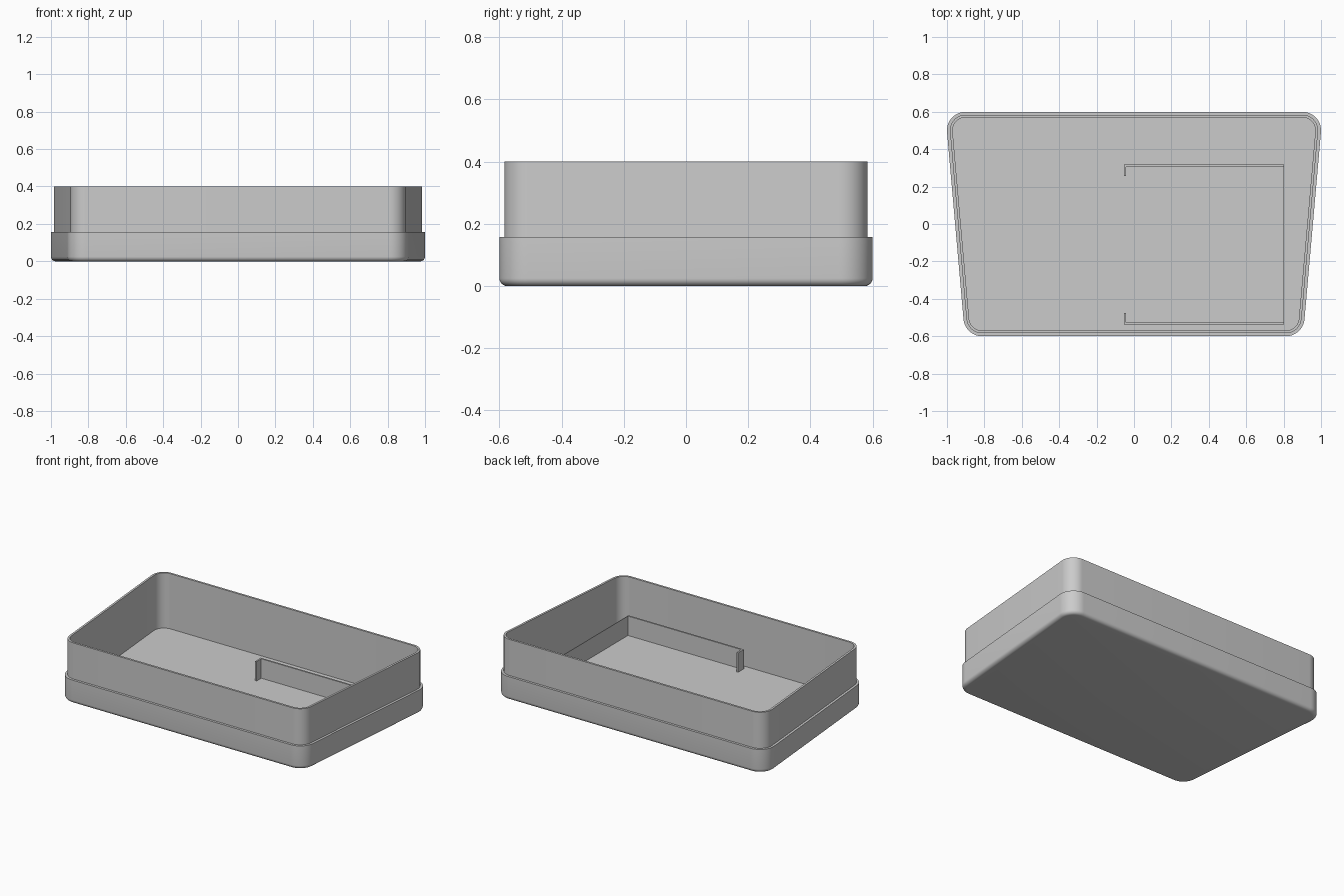
import bpy, bmesh, math

cube = bpy.data.objects.get("Cube")
if cube:
    bpy.data.objects.remove(cube, do_unlink=True)

grey = bpy.data.materials.new("matte grey")
grey.use_nodes = True
grey.diffuse_color = (0.6, 0.6, 0.6, 1)
grey.node_tree.nodes["Principled BSDF"].inputs["Base Color"].default_value = (0.6, 0.6, 0.6, 1)

# Footprint: corner arc centres of the tapered outline
BACK_X, FRONT_X, CORNER_Y = 0.9, 0.812, 0.5
SLANT = math.atan2(BACK_X - FRONT_X, 2 * CORNER_Y)
FLOOR, STEP, TOP = 0.03, 0.158, 0.4


def finish(bm, name):
    bmesh.ops.recalc_face_normals(bm, faces=bm.faces)
    mesh = bpy.data.meshes.new(name)
    bm.to_mesh(mesh)
    bm.free()
    mesh.materials.append(grey)
    obj = bpy.data.objects.new(name, mesh)
    bpy.context.collection.objects.link(obj)
    return obj


def outline(radius, steps=14):
    """Rounded tapered outline, counter-clockwise."""
    right = []
    for x, y, a, b in ((FRONT_X, -CORNER_Y, -math.pi / 2, -SLANT),
                       (BACK_X, CORNER_Y, -SLANT, math.pi / 2)):
        for i in range(steps + 1):
            t = a + (b - a) * i / steps
            right.append((x + radius * math.cos(t), y + radius * math.sin(t)))
    return right + [(-x, y) for x, y in reversed(right)]


# Tray shell: rings from the bottom edge, up the outside, over the rim, down to the floor
OUTER, LIP, INNER, ROUND = 0.1, 0.084, 0.07, 0.025
profile = []
for i in range(7):
    t = math.pi / 2 * i / 6
    profile.append((OUTER - ROUND + ROUND * math.sin(t), ROUND - ROUND * math.cos(t)))
profile += [(OUTER, STEP), (LIP, STEP), (LIP, TOP), (INNER, TOP), (INNER, FLOOR)]

bm = bmesh.new()
rings = [[bm.verts.new((x, y, z)) for x, y in outline(r)] for r, z in profile]
for low, high in zip(rings, rings[1:]):
    for i in range(len(low)):
        j = (i + 1) % len(low)
        bm.faces.new((low[i], low[j], high[j], high[i]))
bm.faces.new(rings[0][::-1])
bm.faces.new(rings[-1])
tray = finish(bm, "tray_shell")
bpy.ops.object.select_all(action='DESELECT')
tray.select_set(True)
bpy.context.view_layer.objects.active = tray
bpy.ops.object.shade_smooth_by_angle(angle=math.radians(30))


# Thin partition walls standing on the floor
def wall(name, x0, x1, y0, y1):
    bm = bmesh.new()
    bmesh.ops.create_cube(bm, size=1)
    z0, z1 = FLOOR - 0.005, 0.16
    for v in bm.verts:
        v.co = (x1 if v.co.x > 0 else x0, y1 if v.co.y > 0 else y0, z1 if v.co.z > 0 else z0)
    return finish(bm, name)


X0, X1, Y0, Y1, THICK, HOOK = -0.053, 0.803, -0.537, 0.317, 0.011, 0.06
wall("partition_front", X0, X1, Y0, Y0 + THICK)
wall("partition_back", X0, X1, Y1 - THICK, Y1)
wall("partition_end", X1 - 0.004, X1, Y0 + THICK, Y1 - THICK)
wall("partition_front_hook", X0, X0 + THICK, Y0 + THICK, Y0 + HOOK)
wall("partition_back_hook", X0, X0 + THICK, Y1 - HOOK, Y1 - THICK)
